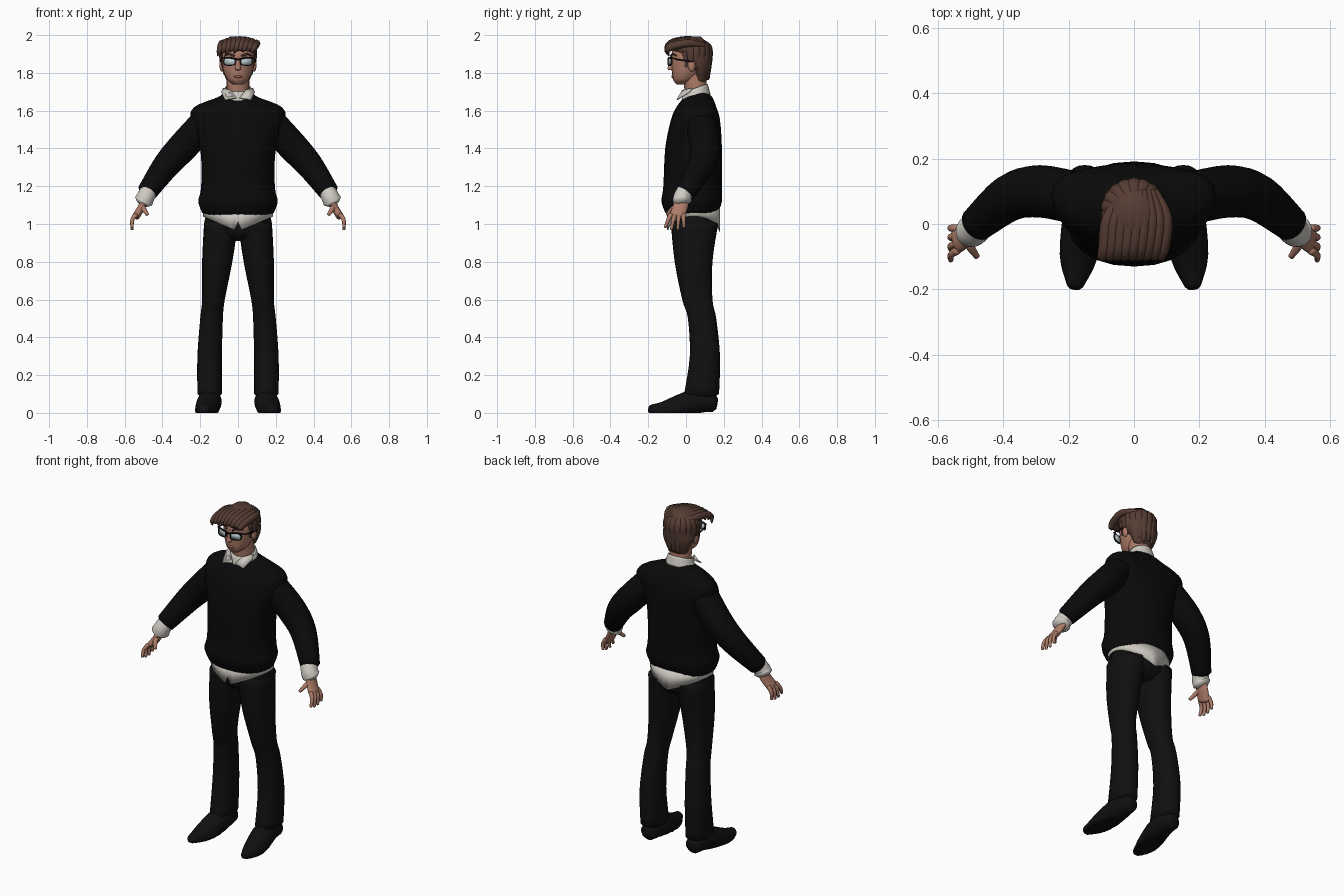
import bpy, bmesh
from math import sin, cos, pi, radians
from mathutils import Vector

default_cube = bpy.data.objects.get("Cube")
if default_cube:
    bpy.data.objects.remove(default_cube)
parts = []


def material(name, red, green, blue):
    mat = bpy.data.materials.new(name)
    mat.use_nodes = True
    mat.diffuse_color = (red, green, blue, 1)
    shader = next(node for node in mat.node_tree.nodes if node.type == 'BSDF_PRINCIPLED')
    shader.inputs["Base Color"].default_value = mat.diffuse_color
    shader.inputs["Roughness"].default_value = .8
    return mat


WOOL = material("black wool", .003, .003, .003)
CLOTH = material("black cloth and leather", .005, .005, .005)
WHITE = material("off white cotton", .62, .59, .54)
SKIN = material("skin", .42, .2, .14)
LIP = material("lip", .3, .11, .08)
HAIR = material("brown hair", .09, .045, .033)
FRAME = material("dark frame", .008, .008, .01)
LENS = material("pale lens", .55, .65, .68)


def finish(name, bm, mat, mirror=False, thickness=0):
    bmesh.ops.recalc_face_normals(bm, faces=bm.faces)
    mesh = bpy.data.meshes.new(name)
    bm.to_mesh(mesh)
    bm.free()
    mesh.materials.append(mat)
    part = bpy.data.objects.new(name, mesh)
    bpy.context.scene.collection.objects.link(part)
    if thickness:
        part.modifiers.new("thickness", 'SOLIDIFY').thickness = thickness
    if mirror:
        part.modifiers.new("mirror", 'MIRROR').use_mirror_merge = False
    parts.append(part)


def bridge(bm, ring, following, closed=True):
    """Join two rows of vertices with quads."""
    count = len(ring)
    for k in range(count if closed else count - 1):
        after = (k + 1) % count
        bm.faces.new((ring[k], ring[after], following[after], following[k]))


def oval(angle, square=1.0):
    """Point on a unit ellipse, squarer as the exponent falls."""
    return [abs(w) ** square * (1 if w > 0 else -1) for w in (cos(angle), sin(angle))]


def level(height, half, front, back, x=0):
    """Horizontal section as centre and two radii."""
    return (x, (front + back) / 2, height, half, (back - front) / 2)


def loft(name, mat, sections, across=None, square=1.0, shape=None, rounded=True,
         sides=24, steps=4, mirror=False, thickness=0):
    """Skin a smooth run of sections, level or across the path, with rounded ends."""
    keys = [Vector(section) for section in sections]
    keys = keys[:1] + keys + keys[-1:]
    rows = []
    for a, b, c, d in zip(keys, keys[1:], keys[2:], keys[3:]):
        for k in range(steps):
            t = k / steps
            rows.append(b + t * ((c - a) + t * ((2*a - 5*b + 4*c - d) + t * (3*b - a - 3*c + d))) / 2)
    rows.append(keys[-1])
    if rounded:
        for end, inner, place in ((rows[0], rows[1], 0), (rows[-1], rows[-2], len(rows) + 1)):
            tip = end * .6
            outward = (end.xyz - inner.xyz).normalized()
            tip[:3] = end.xyz + outward * min(end[3:]) * .35
            rows.insert(place, tip)
    bm = bmesh.new()
    rings = []
    for i, row in enumerate(rows):
        u, v = Vector((1, 0, 0)), Vector((0, 1, 0))
        if across:
            along = (rows[min(i + 1, len(rows) - 1)].xyz - rows[max(i - 1, 0)].xyz).normalized()
            v = Vector(across)
            v = (v - along * v.dot(along)).normalized()
            u = v.cross(along)
        ring = []
        for k in range(sides):
            c, s = oval(2 * pi * k / sides, square)
            point = row.xyz + u * row[3] * c + v * row[4] * s
            ring.append(bm.verts.new(shape(point) if shape else point))
        rings.append(ring)
    for ring, following in zip(rings, rings[1:]):
        bridge(bm, ring, following)
    if rounded:
        bm.faces.new(rings[0])
        bm.faces.new(rings[-1])
    finish(name, bm, mat, mirror, thickness)


def limb(name, mat, points, start, end, bulge=0, wide=1, across=(0, 1, 0), **options):
    """Tube along a path, tapering from start to end with an optional bulge."""
    sections = []
    for i, point in enumerate(points):
        t = i / (len(points) - 1)
        radius = start + (end - start) * t + bulge * sin(pi * t)
        sections.append((*point, radius, radius * wide))
    loft(name, mat, sections, across, **options)


def ball(name, mat, at, size, mirror=False):
    bm = bmesh.new()
    bmesh.ops.create_uvsphere(bm, u_segments=16, v_segments=10, radius=1)
    bmesh.ops.scale(bm, vec=size, verts=bm.verts)
    bmesh.ops.translate(bm, vec=at, verts=bm.verts)
    finish(name, bm, mat, mirror)


# Sweater with the shoulders set back, sleeves and cuffs
def shoulders_back(point):
    point.y += max(point.z - 1.4, 0) * 3 * point.x ** 2
    return point


loft("sweater_body", WOOL, [
    level(height=1.06, half=.19, front=-.11, back=.17),
    level(height=1.12, half=.21, front=-.13, back=.19),
    level(height=1.2, half=.195, front=-.12, back=.19),
    level(height=1.4, half=.2, front=-.11, back=.19),
    level(height=1.55, half=.25, front=-.08, back=.18),
    level(height=1.62, half=.23, front=-.05, back=.16),
    level(height=1.67, half=.11, front=-.01, back=.14),
    level(height=1.69, half=.08, front=.01, back=.12)], square=.9, shape=shoulders_back)
limb("sleeves", WOOL, [(.18, .08, 1.53), (.29, .1, 1.41), (.38, .08, 1.31), (.48, 0, 1.17)],
     start=.08, end=.054, bulge=.01, mirror=True)
limb("shirt_cuffs", WHITE, [(.47, 0, 1.18), (.49, -.02, 1.14), (.5, -.02, 1.12)],
     start=.045, end=.05, mirror=True)

# Hands
limb("palms", SKIN, [(.49, -.02, 1.14), (.51, -.03, 1.09), (.54, -.05, 1.04)],
     start=.02, end=.02, wide=2, mirror=True)
for i, finger in enumerate(("index", "middle", "ring", "little")):
    base, tip = .022 * i - .08, .033 * i - .11
    limb(finger + "_fingers", SKIN,
         [(.54, base, 1.05), (.56, (base + tip) / 2, 1.02), (.56, tip, 1 - .03 * sin((i + 1) * pi / 5))],
         start=.013, end=.008, sides=10, mirror=True)
limb("thumbs", SKIN, [(.51, -.03, 1.1), (.5, -.07, 1.08), (.48, -.1, 1.05)],
     start=.018, end=.009, sides=10, mirror=True)

# Trousers
loft("trouser_seat", CLOTH, [
    level(height=1.07, half=.16, front=-.08, back=.16),
    level(height=1, half=.18, front=-.08, back=.17),
    level(height=.95, half=.16, front=-.07, back=.16)], square=.9)
loft("trouser_legs", CLOTH, [
    level(height=1, half=.09, front=-.08, back=.17, x=.09),
    level(height=.8, half=.08, front=-.06, back=.14, x=.11),
    level(height=.6, half=.06, front=-.02, back=.14, x=.13),
    level(height=.5, half=.06, front=.01, back=.16, x=.14),
    level(height=.3, half=.065, front=.02, back=.18, x=.15),
    level(height=.1, half=.065, front=-.01, back=.175, x=.15)], square=.9, mirror=True)


# Shoes, flattened where they meet the floor
def on_floor(point):
    point.z = max(point.z, 0)
    return point


limb("shoes", CLOTH, [(.15, .15, .05), (.15, .05, .06), (.17, -.1, .01), (.18, -.19, .02)],
     start=.045, end=.025, bulge=.03, across=(1, 0, 0), shape=on_floor, mirror=True)

# Shirt tail: the lower edge dips front and back, with a notch in front
bm = bmesh.new()
columns = []
for k in range(64):
    c, s = oval(2 * pi * k / 64)
    notch = s < 0 and abs(c) < .06
    lower_edge = 1.01 if notch else .96 + .08 * abs(c)
    columns.append([bm.verts.new((.186 * c, .04 + .14 * s, z)) for z in (1.08, lower_edge)])
for column, following in zip(columns, columns[1:] + columns[:1]):
    bridge(bm, column, following, closed=False)
finish("shirt_tail", bm, WHITE, thickness=.006)


# Collar, higher at the nape, with folded points
def nape_up(point):
    point.z += (point.y - .05) / 3
    return point


loft("collar_stand", WHITE, [
    level(height=1.66, half=.09, front=-.03, back=.13),
    level(height=1.72, half=.07, front=-.01, back=.115)],
     rounded=False, shape=nape_up, thickness=.006)
bm = bmesh.new()
outline = [(.08, .03, 1.72), (.09, .01, 1.7), (.07, -.05, 1.66), (.01, -.04, 1.67), (.04, -.02, 1.71)]
bm.faces.new([bm.verts.new(corner) for corner in outline])
finish("collar_points", bm, WHITE, mirror=True, thickness=.008)

# Neck, head and face
limb("neck", SKIN, [(0, .06, 1.65), (0, .05, 1.73), (0, .04, 1.82)], start=.06, end=.06)
loft("head", SKIN, [
    level(height=1.75, half=.04, front=-.06, back=.03),
    level(height=1.77, half=.06, front=-.07, back=.06),
    level(height=1.82, half=.08, front=-.075, back=.1),
    level(height=1.9, half=.087, front=-.078, back=.12),
    level(height=1.95, half=.07, front=-.05, back=.1)])
limb("nose", SKIN, [(0, -.07, 1.88), (0, -.08, 1.84), (0, -.083, 1.82)], start=.01, end=.016, sides=12)
ball("lips", LIP, at=(0, -.07, 1.78), size=(.024, .008, .007))
ball("ears", SKIN, at=(.086, .03, 1.84), size=(.012, .02, .033), mirror=True)
limb("eyebrows", HAIR, [(.02, -.08, 1.89), (.05, -.07, 1.9), (.07, -.05, 1.89)],
     start=.006, end=.003, sides=8, mirror=True)

# Hair mass with swept locks
loft("hair_mass", HAIR, [
    level(height=1.76, half=.06, front=.05, back=.11),
    level(height=1.83, half=.09, front=.02, back=.13),
    level(height=1.88, half=.097, front=-.03, back=.137),
    level(height=1.94, half=.094, front=-.09, back=.13),
    level(height=1.97, half=.07, front=-.05, back=.1)])
for i in range(9):
    x = .022 * (i - 4)
    drop = 2.4 * x * x
    limb("top_lock_%d" % i, HAIR, [
        (x / 2 + .02, .1, 1.96 - drop), (x + .01, .02, 1.976 - drop), (x, -.07, 1.96 - drop),
        (x - .01, -.1, 1.93 - drop / 2), (x - .02, -.09, 1.89 + .004 * i + .01 * (i % 2))],
         start=.012, end=.004, bulge=.013, across=(1, 0, 0), sides=8)
for i in range(11):
    angle = radians(20 * i - 100)
    side, rear = sin(angle), cos(angle)
    lower = 1.82 - .06 * max(rear, 0) + .01 * (i % 2)
    limb("back_lock_%d" % i, HAIR, [
        (reach * side, .04 + reach * rear, z)
        for reach, z in ((.04, 1.97), (.083, 1.94), (.09, 1.88), (.08, lower))],
         start=.01, end=.005, bulge=.005, wide=1.8, across=(rear, -side, 0), sides=8)
limb("sideburns", HAIR, [(.087, -.01, 1.91), (.086, 0, 1.87), (.082, 0, 1.83)],
     start=.008, end=.003, wide=2, sides=8, mirror=True)


# Glasses: rounded lenses, rims, brow bar and temples
def lens_point(angle, scale=1.0, forward=0):
    c, s = oval(angle, .65)
    x = .045 + .031 * scale * c
    return (x, 3 * x * x - .094 - forward, 1.86 + .021 * scale * s)


angles = [2 * pi * k / 24 for k in range(24)]
bm = bmesh.new()
bm.faces.new([bm.verts.new(lens_point(angle)) for angle in angles])
finish("lenses", bm, LENS, mirror=True, thickness=.003)
bm = bmesh.new()
corners = ((1.08, .004), (.9, .004), (.9, -.004), (1.08, -.004))
rims = [[bm.verts.new(lens_point(angle, *corner)) for corner in corners] for angle in angles]
for ring, following in zip(rims, rims[1:] + rims[:1]):
    bridge(bm, ring, following)
finish("rims", bm, FRAME, mirror=True)
limb("brow_bars", FRAME, [(0, -.095, 1.87), (.04, -.09, 1.88), (.08, -.075, 1.88)],
     start=.004, end=.005, sides=8, mirror=True)
limb("temples", FRAME, [(.08, -.075, 1.88), (.09, -.04, 1.87), (.094, .04, 1.86)],
     start=.004, end=.004, sides=8, mirror=True)

# Smooth shading with sharp creases kept
for part in parts:
    part.select_set(True)
bpy.context.view_layer.objects.active = parts[0]
bpy.ops.object.shade_smooth_by_angle(angle=radians(60))
